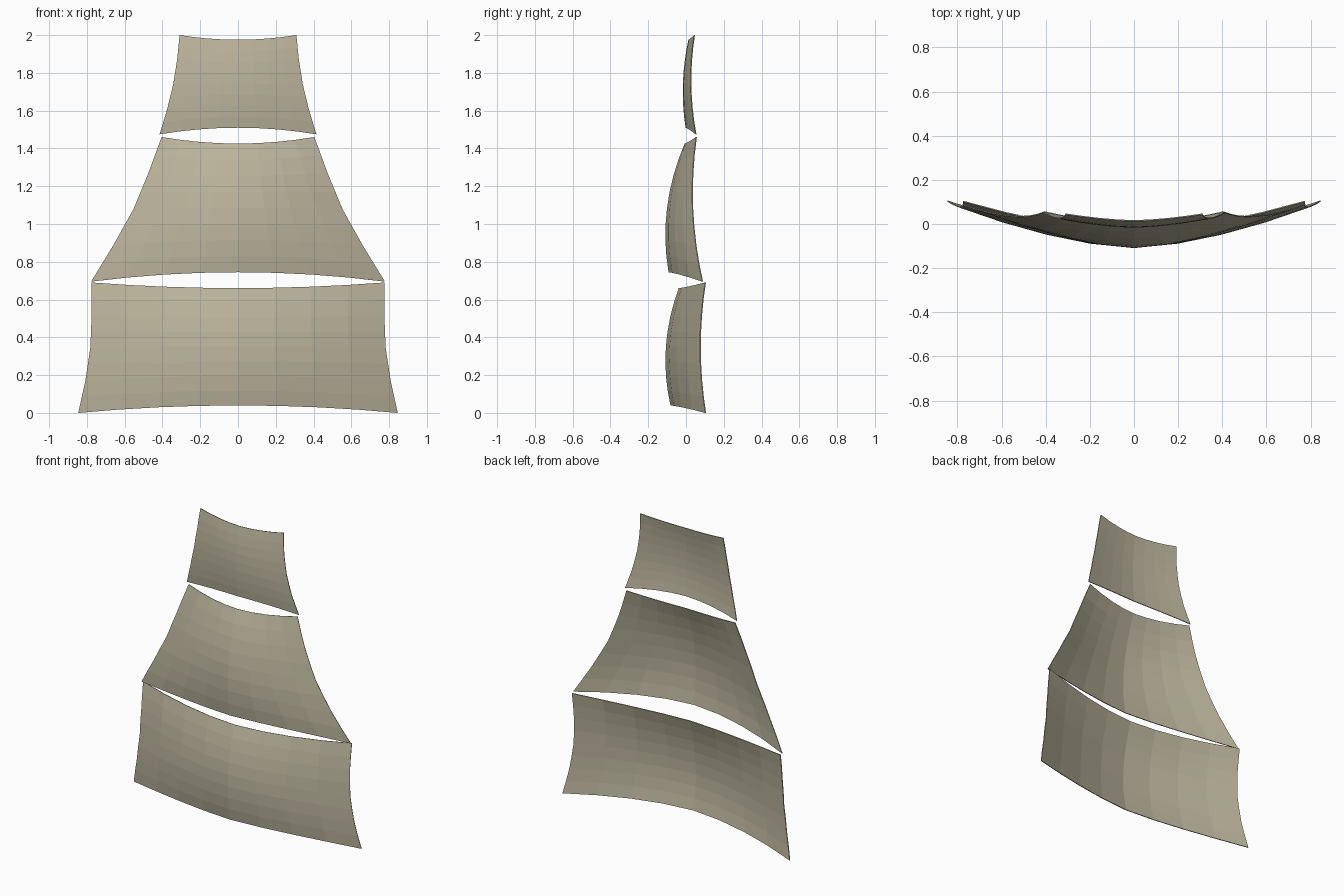
import bpy

if "Cube" in bpy.data.objects:
    bpy.data.objects.remove(bpy.data.objects["Cube"])

cloth = bpy.data.materials.new("khaki_canvas")
cloth.diffuse_color = (0.50, 0.46, 0.335, 1)
cloth.use_nodes = True
cloth.node_tree.nodes["Principled BSDF"].inputs["Base Color"].default_value = cloth.diffuse_color

COLS, ROWS = 8, 8


def quad(p, v):
    """Smooth curve through three values at v = 0, 0.5 and 1."""
    a, b, c = p
    return a * (1 - v) * (1 - 2 * v) + 4 * b * v * (1 - v) + c * v * (2 * v - 1)


def steps(p, v):
    """Linear interpolation through evenly spaced values."""
    t = v * (len(p) - 1)
    i = min(int(t), len(p) - 2)
    return p[i] + (p[i + 1] - p[i]) * (t - i)


def sail(name, widths, z_edge, z_mid, y_edge, y_mid):
    """Billowing sheet: half widths, heights and depths at its edge and centre."""
    verts, faces = [], []
    for r in range(ROWS + 1):
        v = r / ROWS
        for c in range(COLS + 1):
            u = 2 * c / COLS - 1
            ze, zm = steps(z_edge, v), steps(z_mid, v)
            ye, ym = quad(y_edge, v), quad(y_mid, v)
            verts.append((u * steps(widths, v),
                          ym + (ye - ym) * abs(u) ** 1.6,
                          zm + (ze - zm) * u * u))
    n = COLS + 1
    for r in range(ROWS):
        for c in range(COLS):
            i = r * n + c
            faces.append((i, i + 1, i + n + 1, i + n))
    me = bpy.data.meshes.new(name)
    me.from_pydata(verts, [], faces)
    me.materials.append(cloth)
    ob = bpy.data.objects.new(name, me)
    bpy.context.collection.objects.link(ob)
    mod = ob.modifiers.new("cloth_thickness", "SOLIDIFY")
    mod.thickness = 0.005
    mod.offset = 0


# Three sails stacked from the deck to the mast top
sail("lower_sail", (0.845, 0.807, 0.781, 0.774, 0.775),
     (0.0, 0.69), (0.04, 0.66), (0.104, 0.076, 0.103), (-0.08, -0.104, -0.036))
sail("middle_sail", (0.777, 0.66, 0.553, 0.474, 0.404),
     (0.695, 1.46), (0.745, 1.425), (0.088, 0.036, 0.055), (-0.09, -0.098, -0.005))
sail("upper_sail", (0.415, 0.375, 0.343, 0.322, 0.309),
     (1.475, 2.0), (1.51, 1.975), (0.053, 0.026, 0.045), (0.0, -0.014, 0.015))
